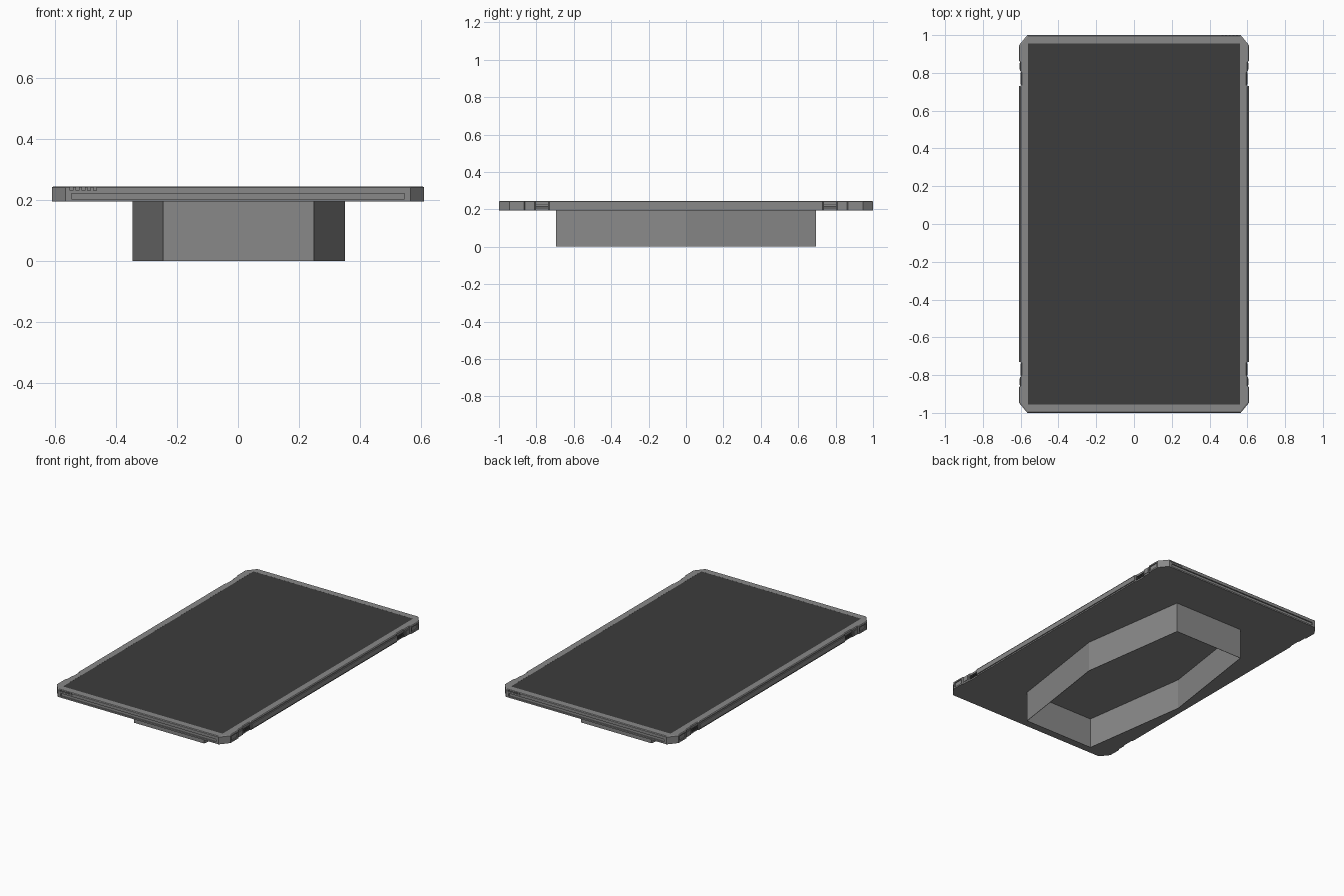
import bpy, bmesh

if "Cube" in bpy.data.objects:
    bpy.data.objects.remove(bpy.data.objects["Cube"])

def mat(name, c):
    m = bpy.data.materials.new(name)
    m.diffuse_color = (c, c, c, 1)
    m.use_nodes = True
    m.node_tree.nodes["Principled BSDF"].inputs["Base Color"].default_value = m.diffuse_color
    return m

GREY = mat("mid_grey", 0.25)
DARK = mat("screen_charcoal", 0.045)
BLACK = mat("latch_dark_grey", 0.06)

def make(name, bm, m):
    bmesh.ops.recalc_face_normals(bm, faces=bm.faces)
    me = bpy.data.meshes.new(name)
    bm.to_mesh(me)
    bm.free()
    ob = bpy.data.objects.new(name, me)
    bpy.context.collection.objects.link(ob)
    me.materials.append(m)
    return ob

def add_box(bm, x0, x1, y0, y1, z0, z1):
    vs = bmesh.ops.create_cube(bm, size=1)["verts"]
    for v in vs:
        v.co.x = (x0 + x1) / 2 + v.co.x * (x1 - x0)
        v.co.y = (y0 + y1) / 2 + v.co.y * (y1 - y0)
        v.co.z = (z0 + z1) / 2 + v.co.z * (z1 - z0)

def sym_box(bm, x0, x1, y0, y1, z0, z1):
    # same box mirrored to all four quadrants
    for sx in (1, -1):
        for sy in (1, -1):
            xs, ys = sorted((sx * x0, sx * x1)), sorted((sy * y0, sy * y1))
            add_box(bm, *xs, *ys, z0, z1)

def bridge(bm, a, b):
    n = len(a)
    for i in range(n):
        bm.faces.new((a[i], a[(i + 1) % n], b[(i + 1) % n], b[i]))

# Slab outline with cut corners and stepped side notches (one quarter, mirrored)
Q = [(0.604, 0.73), (0.598, 0.735), (0.598, 0.805), (0.603, 0.81),
     (0.603, 0.86), (0.61, 0.866), (0.61, 0.945), (0.565, 1.0)]
half = [(x, -y) for x, y in reversed(Q)] + Q
outline = half + [(-x, -y) for x, y in half]
SX, SY = 0.56, 0.955
TOP, BOT = 0.245, 0.195

bm = bmesh.new()
def loop(z, k=0.0):
    return [bm.verts.new((x * (1 - k / 0.61), y * (1 - k), z)) for x, y in outline]
low, up, rim = loop(BOT), loop(TOP - 0.004), loop(TOP, 0.005)
# inner loop: outline clamped onto the screen rectangle edge
def on_rect(x, y):
    cx = SX if x > 0 else -SX
    cy = max(-SY, min(SY, y))
    return cx, cy
lip = []
for x, y in outline:
    cx, cy = on_rect(x, y)
    if abs(y) == 0.945 :
        cy = 0.93 if y > 0 else -0.93
    lip.append(bm.verts.new((cx, cy, TOP)))
seat = [bm.verts.new((v.co.x, v.co.y, TOP - 0.004)) for v in lip]
bm.faces.new(low)
bridge(bm, low, up)
bridge(bm, up, rim)
bridge(bm, rim, lip)
bridge(bm, lip, seat)
bm.faces.new(seat)
frame = make("panel_frame", bm, GREY)

# Cutter: end slots, end vents and small side pockets
bm = bmesh.new()
for s in (1, -1):
    add_box(bm, -0.545, 0.545, *sorted((s * 0.992, s * 1.02)), 0.204, 0.222)
    for i in range(5):
        x = s * (0.545 - i * 0.019)
        add_box(bm, x - 0.005, x + 0.005, *sorted((s * 0.99, s * 1.02)), 0.231, 0.2425)
sym_box(bm, 0.603, 0.63, 0.872, 0.935, 0.205, 0.233)
cutter = make("slot_cutter", bm, GREY)
cutter.hide_render = True
cutter.hide_viewport = True
mod = frame.modifiers.new("slots", "BOOLEAN")
mod.object = cutter
mod.operation = "DIFFERENCE"
mod.solver = "EXACT"

# Screen sheet, almost flush with the frame
bm = bmesh.new()
add_box(bm, -SX, SX, -SY, SY, TOP - 0.0035, TOP - 0.0003)
make("screen", bm, DARK)

# Long side rails
bm = bmesh.new()
for s in (1, -1):
    add_box(bm, *sorted((s * 0.60, s * 0.61)), -0.73, 0.73, 0.203, 0.234)
make("side_rails", bm, GREY)

# Ribbed dark latches in the notches
bm = bmesh.new()
for i in range(3):
    z = 0.204 + i * 0.009
    sym_box(bm, 0.59, 0.602, 0.738, 0.803, z, z + 0.005)
make("side_latches", bm, BLACK)

# Small side buttons beside the latches
bm = bmesh.new()
sym_box(bm, 0.60, 0.606, 0.818, 0.853, 0.206, 0.23)
make("side_buttons", bm, GREY)

# Stretched hexagonal wall that carries the panel, open underneath
bm = bmesh.new()
hexa = [(0.249, -0.695), (0.35, 0), (0.249, 0.695),
        (-0.245, 0.695), (-0.346, 0), (-0.245, -0.695)]
a = [bm.verts.new((x, y, 0)) for x, y in hexa]
b = [bm.verts.new((x, y, BOT + 0.001)) for x, y in hexa]
bridge(bm, a, b)
base = make("base_wall", bm, GREY)
sol = base.modifiers.new("thickness", "SOLIDIFY")
sol.thickness = 0.003
sol.offset = -1
